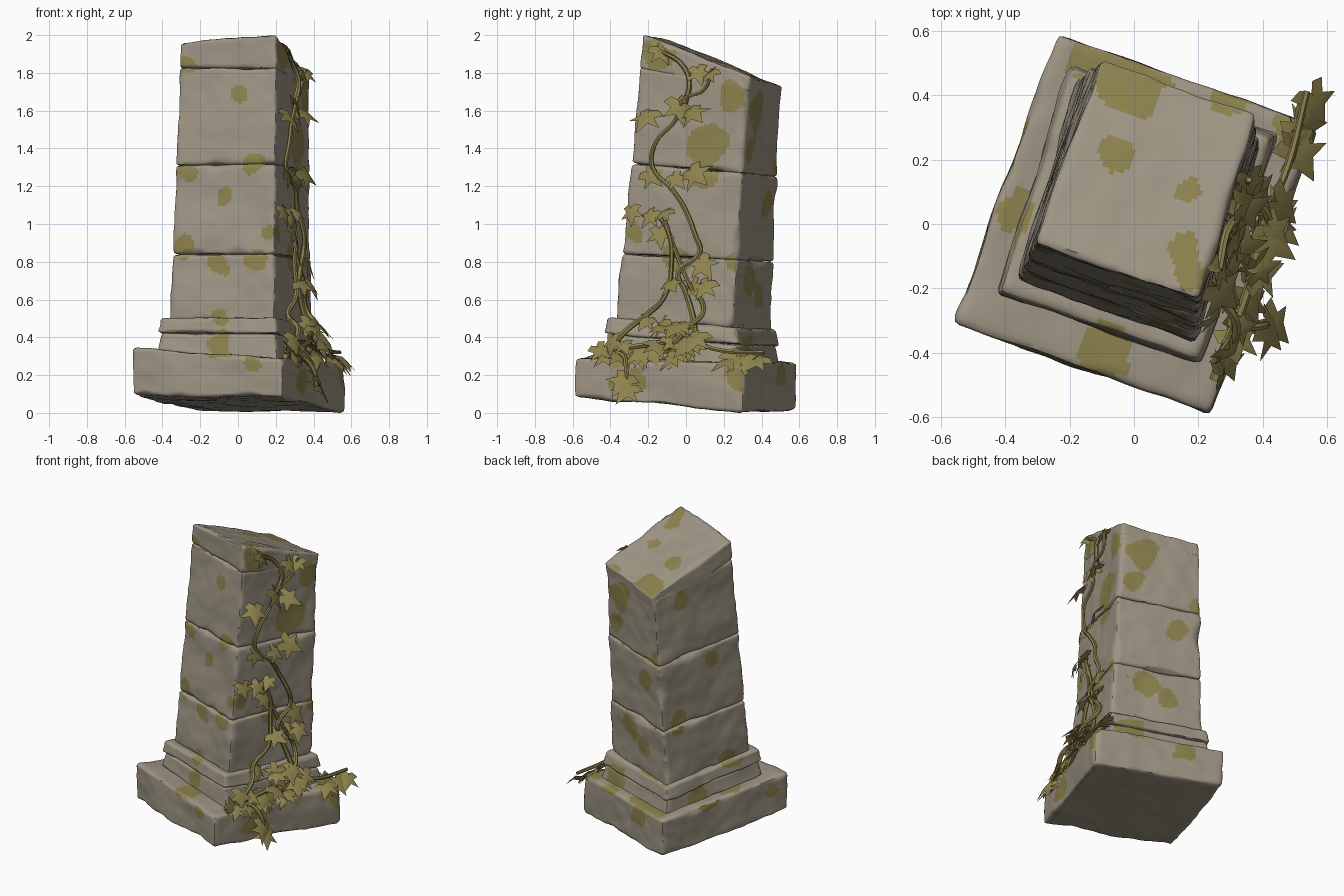
import bpy, bmesh, math, random
from mathutils import Vector, Matrix, noise

random.seed(4)
if "Cube" in bpy.data.objects:
    bpy.data.objects.remove(bpy.data.objects["Cube"])


def material(name, rgb):
    m = bpy.data.materials.new(name)
    m.use_nodes = True
    m.diffuse_color = (*rgb, 1)
    bsdf = m.node_tree.nodes["Principled BSDF"]
    bsdf.inputs["Base Color"].default_value = (*rgb, 1)
    bsdf.inputs["Roughness"].default_value = 0.9
    return m


STONE = material("weathered stone", (0.34, 0.30, 0.23))
MOSS = material("dry moss", (0.26, 0.22, 0.075))
IVY = material("olive ivy", (0.27, 0.225, 0.075))

# Moss spots per side: two coordinates across that side, then radius
MOSS_SPOTS = {
    "front": [(0, 1.69, .05), (.08, 1.33, .06), (-.27, 1.28, .05), (-.08, 1.14, .05),
              (-.1, .79, .06), (.09, .81, .06), (-.27, .87, .06), (.17, .95, .04),
              (-.1, .36, .07), (-.26, 1.84, .05), (-.1, .51, .04), (.08, .26, .04)],
    "right": [(.11, 1.41, .1), (.25, 1.67, .08), (.1, 1.27, .06), (-.05, .82, .07),
              (-.27, .95, .06), (.25, .8, .05), (-.15, 1.9, .08), (.3, .2, .08),
              (-.3, .15, .08), (.3, .43, .06)],
    "left": [(.3, 1.65, .06), (.1, 1.2, .05), (.35, .84, .07), (0, .5, .07),
             (.25, .3, .08), (-.2, .25, .04)],
    "back": [(.25, 1.6, .1), (.28, 1.4, .06), (0, 1.1, .07), (.2, .7, .1),
             (.05, .62, .06), (.3, .35, .1), (0, .2, .08), (-.1, 1.3, .05)],
    "top": [(0, .45, .12), (-.06, .22, .05), (.17, .1, .04), (.16, -.08, .05),
            (.18, -.16, .05), (-.38, .03, .07), (-.1, -.38, .08), (.52, .28, .08),
            (-.15, .5, .06), (.3, .4, .06)],
}


def mossy(face):
    c, n = face.calc_center_median(), face.normal
    if n.z < -.7:
        return False
    local = Matrix.Rotation(math.radians(20), 3, "Z") @ n
    if n.z > .7:
        side, u, w = "top", c.x, c.y
    elif abs(local.x) > abs(local.y):
        side, u, w = ("right" if local.x > 0 else "left"), c.y, c.z
    else:
        side, u, w = ("back" if local.y > 0 else "front"), c.x, c.z
    wobble = 1 + .6 * noise.noise(c * 11)
    return any(math.hypot(u - a, w - b) < r * wobble for a, b, r in MOSS_SPOTS[side])


def finish(obj, angle=45):
    bpy.ops.object.select_all(action="DESELECT")
    obj.select_set(True)
    bpy.context.view_layer.objects.active = obj
    if obj.type == "CURVE":
        bpy.ops.object.convert(target="MESH")
    bpy.ops.object.shade_smooth_by_angle(angle=math.radians(angle))


def mesh_object(name, bm, *mats):
    mesh = bpy.data.meshes.new(name)
    bm.to_mesh(mesh)
    bm.free()
    obj = bpy.data.objects.new(name, mesh)
    bpy.context.collection.objects.link(obj)
    for m in mats:
        mesh.materials.append(m)
    return obj


def stone_block(name, low, high, chip=.06, cuts=36):
    """Worn block between two rings of four corners, with chipped edges."""
    low, high = [Vector(p) for p in low], [Vector(p) for p in high]
    half = Vector(((low[1] - low[0]).length, (low[3] - low[0]).length,
                   sum((h - l).length for l, h in zip(low, high)) / 4)) / 2
    bm = bmesh.new()
    bmesh.ops.create_cube(bm, size=2)
    bmesh.ops.subdivide_edges(bm, edges=bm.edges[:], cuts=cuts, use_grid_fill=True)

    def place(p):
        x, y, z = ((k + 1) / 2 for k in p)
        ring = [l.lerp(h, z) for l, h in zip(low, high)]
        return ring[0].lerp(ring[1], x).lerp(ring[3].lerp(ring[2], x), y)

    for v in bm.verts:
        flat = place(v.co)
        r = .014 + chip * max(0, noise.noise(flat * 6)) + .012 * abs(noise.noise(flat * 17))
        r = min(r, half.z * .7)
        inner = Vector([max(-1 + r / h, min(1 - r / h, k)) for k, h in zip(v.co, half)])
        d = Vector([(k - i) * h / r for k, i, h in zip(v.co, inner, half)])
        if d.length > 1:
            d.normalize()
        v.co = place([i + e * r / h for i, e, h in zip(inner, d, half)])
    bm.normal_update()
    shifts = [v.normal * (.012 * noise.noise(v.co * 4) + .004 * noise.noise(v.co * 13))
              for v in bm.verts]
    for v, s in zip(bm.verts, shifts):
        v.co += s
        v.co.z = max(v.co.z, 0)
    bm.normal_update()
    for f in bm.faces:
        f.material_index = int(mossy(f))
    finish(mesh_object(name, bm, STONE, MOSS))


def ring(xy, zs):
    return [(x, y, z) for (x, y), z in zip(xy, zs)]


# Plinth slab and stepped moulding
PLINTH = [(-.56, -.305), (.235, -.59), (.565, .3), (-.235, .59)]
stone_block("plinth", ring(PLINTH, (.09, .085, 0, .01)),
            ring(PLINTH, (.345, .29, .265, .265)), .05, 44)
MOULDING = [(-.435, -.22), (.21, -.44), (.45, .28), (-.2, .5)]
INNER = [(x * .95, y * .95) for x, y in MOULDING]
stone_block("lower_moulding", ring(MOULDING, (.32, .27, .25, .25)),
            ring(INNER, (.43, .42, .36, .36)), .02)
stone_block("upper_moulding", ring(MOULDING, (.42, .42, .36, .35)),
            ring(INNER, (.505, .505, .45, .44)), .02)

# Tapered leaning shaft
FOOT = [(-.365, -.175), (.19, -.37), (.39, .25), (-.17, .455)]
HEAD = [(-.31, -.06), (.205, -.24), (.375, .34), (-.1, .515)]


def shaft(zs, grow=1):
    return [Vector(a).lerp(Vector(b), (z - .5) / 1.4).to_tuple() + (z,)
            if grow == 1 else
            ((Vector(a).lerp(Vector(b), (z - .5) / 1.4)) * grow).to_tuple() + (z,)
            for a, b, z in zip(FOOT, HEAD, zs)]


JOINTS = [(.48, .48, .43, .42), (.84, .84, .81, .8), (1.31, 1.32, 1.27, 1.25),
          (1.83, 1.83, 1.75, 1.71)]
for name, a, b in zip(("lower", "middle", "upper"), JOINTS, JOINTS[1:]):
    stone_block(name + "_shaft_stone", shaft(a), shaft(b), .07)
stone_block("sloped_cap_stone", shaft((1.83, 1.82, 1.7, 1.64)),
            ring(HEAD, (1.965, 2.01, 1.78, 1.73)), .03)


# Ivy climbing the right side
OUT = Vector((.94, -.34, 0))
UP = Vector((0, 0, 1))
SIDE = OUT.cross(UP)


def on_wall(y, z, gap):
    x = .31 + .32 * y - .025 * (z - .5)
    x += .16 if z < .29 else .07 if z < .5 else 0
    return Vector((x, y, z)) + OUT * gap


STEMS = {
    "main": [(-.4, .33), (-.3, .44), (-.2, .52), (-.1, .62), (-.07, .8), (-.08, .95), (-.14, 1.05)],
    "middle": [(.06, .33), (.05, .5), (0, .65), (-.03, .74), (.08, .85), (.06, .94), (0, 1.08),
               (-.06, 1.18), (-.17, 1.3), (-.15, 1.43), (-.05, 1.55), (0, 1.66), (.1, 1.71),
               (.15, 1.82)],
    "upper": [(0, 1.64), (.03, 1.75), (-.02, 1.85), (-.13, 1.92)],
    "twining": [(-.1, .32), (.02, .45), (.1, .55), (.03, .68), (-.05, .86), (-.1, 1.02)],
    "trailing": [(-.48, .3), (-.33, .31), (-.31, .24), (-.3, .13)],
    "creeping": [(-.4, .33), (-.2, .36), (0, .38), (.2, .33), (.42, .32)],
}
for name, path in STEMS.items():
    curve = bpy.data.curves.new(name + "_ivy_stem", "CURVE")
    curve.dimensions = "3D"
    curve.bevel_depth, curve.bevel_resolution, curve.resolution_u = .014, 1, 5
    curve.use_fill_caps = True
    spline = curve.splines.new("BEZIER")
    spline.bezier_points.add(len(path) - 1)
    for i, (pt, (y, z)) in enumerate(zip(spline.bezier_points, path)):
        pt.co = on_wall(y, z, .02 + .015 * (i % 2))
        pt.handle_left_type = pt.handle_right_type = "AUTO"
        pt.radius = 1.15 - .5 * i / len(path)
    curve.materials.append(IVY)
    obj = bpy.data.objects.new(name + "_ivy_stem", curve)
    bpy.context.collection.objects.link(obj)
    finish(obj)

# Five-lobed folded leaves
HALF_LEAF = [(0, 0), (.2, -.2), (.5, -.1), (.3, .2), (.65, .45), (.22, .5), (0, 1)]


def add_leaf(bm, pos, size):
    n = (OUT * .6 + UP * .75 + Vector([random.uniform(-.35, .35) for _ in range(3)])).normalized()
    t = OUT * .45 - UP * .6 + SIDE * random.uniform(-1, 1)
    t = (t - n * t.dot(n)).normalized()
    s = t.cross(n)

    def vert(x, y):
        return bm.verts.new(pos + size * (s * x + t * y - n * (.35 * abs(x) + .3 * y * y)))

    mid = vert(0, .3)
    outline = [vert(x, y) for x, y in HALF_LEAF]
    outline += [vert(-x, y) for x, y in HALF_LEAF[-2:0:-1]]
    for a, b in zip(outline, outline[1:] + outline[:1]):
        bm.faces.new((mid, a, b))


LEAVES = [(-.14, 1.94), (.07, 1.83), (.16, 1.82), (-.03, 1.66), (-.18, 1.6), (.03, 1.61),
          (-.2, 1.28), (-.06, 1.26), (.03, 1.29), (-.28, 1.09), (-.16, 1.07), (-.13, .98),
          (-.08, 1.08), (-.08, .7), (.07, .69), (.13, .7), (.08, .82), (-.3, .2), (-.28, .15)]
LEAVES += [(random.uniform(-.5, .08), random.uniform(.31, .42)) for _ in range(20)]
LEAVES += [(random.uniform(-.2, .15), random.uniform(.42, .56)) for _ in range(6)]
LEAVES += [(random.uniform(.15, .42), random.uniform(.29, .33)) for _ in range(5)]
bm = bmesh.new()
for y, z in LEAVES:
    add_leaf(bm, on_wall(y, z, .035), random.uniform(.1, .15))
finish(mesh_object("ivy_leaves", bm, IVY), 30)
